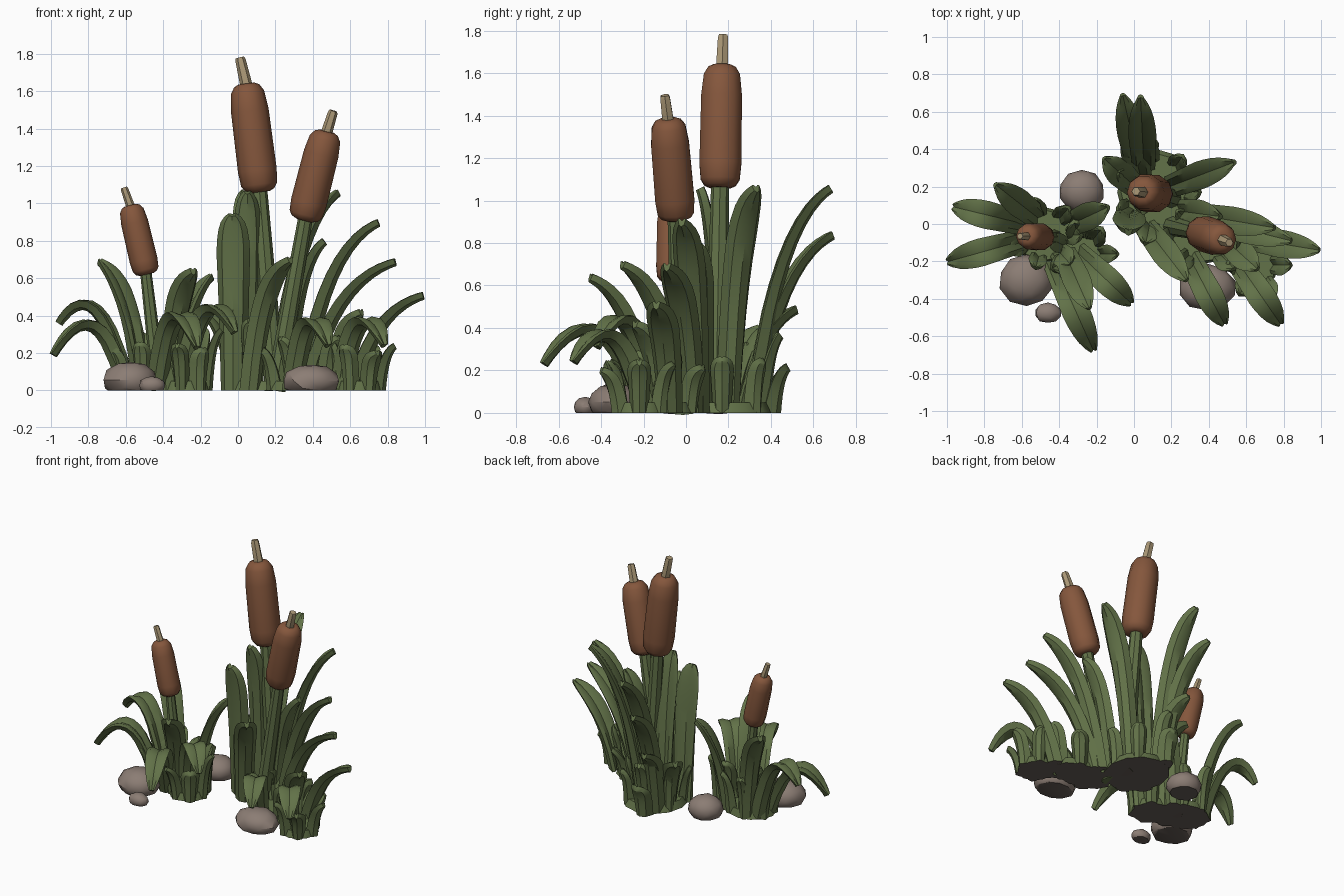
import bpy, bmesh, math, random
from mathutils import Vector

if "Cube" in bpy.data.objects:
    bpy.data.objects.remove(bpy.data.objects["Cube"])

random.seed(4)

def material(name, rgb):
    m = bpy.data.materials.new(name)
    m.diffuse_color = (*rgb, 1)
    m.use_nodes = True
    m.node_tree.nodes["Principled BSDF"].inputs["Base Color"].default_value = m.diffuse_color
    return m

GREEN = material("leaf green", (0.122, 0.168, 0.065))
BROWN = material("seed head brown", (0.235, 0.095, 0.046))
TAN = material("dry tip tan", (0.40, 0.31, 0.18))
STONE = material("stone grey", (0.26, 0.205, 0.175))
MUD = material("dark underside", (0.135, 0.110, 0.096))

def finish(name, bm, mat, angle=35):
    """Turn a bmesh into an object; downward faces on the ground get the dark colour."""
    bmesh.ops.recalc_face_normals(bm, faces=bm.faces)
    for f in bm.faces:
        if f.normal.z < -0.8 and max(v.co.z for v in f.verts) < 0.006:
            f.material_index = 1
    me = bpy.data.meshes.new(name)
    bm.to_mesh(me)
    bm.free()
    me.materials.append(mat)
    me.materials.append(MUD)
    ob = bpy.data.objects.new(name, me)
    bpy.context.collection.objects.link(ob)
    bpy.ops.object.select_all(action='DESELECT')
    ob.select_set(True)
    bpy.context.view_layer.objects.active = ob
    bpy.ops.object.shade_smooth_by_angle(angle=math.radians(angle))

def skin(bm, rings):
    """Join equal rings of points into a closed tube."""
    vs = [[bm.verts.new(p) for p in r] for r in rings]
    n = len(vs[0])
    for a, b in zip(vs, vs[1:]):
        for i in range(n):
            j = (i + 1) % n
            bm.faces.new((a[i], a[j], b[j], b[i]))
    bm.faces.new(vs[0][::-1])
    bm.faces.new(vs[-1])

# Channelled cross-section of a leaf blade
SECTION = [(-1, .35), (-.6, .45), (0, .15), (.6, .45), (1, .35),
           (.65, -.4), (0, -.7), (-.65, -.4)]

def blade(bm, base, tip, width):
    """Leaf that rises from base and bends over to tip; low long leaves arch and droop."""
    b, e = Vector((*base, 0)), Vector(tip)
    out = Vector((e.x - b.x, e.y - b.y, 0))
    droop = e.z < 0.4 and out.length > 0.25
    c = b + out * (0.42 if droop else 0.28)
    c.z = 0.45 + 0.6 * out.length - 0.1 * (e.z < 0.3) if droop else e.z * 0.85
    side = Vector((0, 0, 1)).cross(out.normalized())
    rings = []
    for t in (0, .15, .3, .4, .5, .6, .7, .8, .88, .95, 1):
        w = .78 + .22 * t / .6 if t < .6 else max(.25, math.sqrt(1 - ((t - .6) / .4) ** 2))
        p = b * (1 - t) ** 2 + c * 2 * t * (1 - t) + e * t * t
        d = ((c - b) * (1 - t) + (e - c) * t).normalized()
        n = d.cross(side)
        th = 0.062 * (1.2 - 0.6 * t) * min(1, width / 0.13)
        ring = [p + side * u * w * width / 2 + n * v * th for u, v in SECTION]
        if t == 0:
            for q in ring:
                q.z = 0
        rings.append(ring)
    skin(bm, rings)

# Big leaves: each group fans out from a root; only the tips are given
FANS = {
    "tall_back": ((.06, .15), [(-.06, .69, .84), (.035, .68, 1.06), (.535, .33, 1.06),
                               (-.16, .35, .40), (-.03, .52, .49)]),
    "tall_back_low": ((.06, .36), [(.06, .48, .22)]),
    "tall_front": ((-.02, .09), [(-.03, -.04, .94), (.28, -.30, .70)]),
    "tall_inner": ((.05, .22), [(.05, .07, 1.06)]),
    "tall_side": ((.16, .08), [(.75, -.02, .90), (.84, -.09, .69), (.46, .04, .80)]),
    "low_right": ((.45, -.05), [(.99, -.14, .51), (.78, -.53, .24), (.66, -.24, .42)]),
    "low_front": ((.22, -.03), [(.48, -.53, .24)]),
    "left": ((-.42, -.04), [(-.96, .09, .36), (-.99, -.20, .19), (-.74, .21, .69),
                            (-.14, .09, .61), (-.24, -.45, .64), (-.02, -.42, .31)]),
    "left_front": ((-.52, .0), [(-.22, -.67, .23)]),
}
for name, (root, tips) in FANS.items():
    bm = bmesh.new()
    for tip in tips:
        base = Vector(root).lerp(Vector(tip[:2]), 0.3)
        blade(bm, base, tip, 0.18 if name == "tall_front" and tip[2] > .9 else 0.15)
    finish(name + "_leaves", bm, GREEN)

def ellipse(x, y, rx, ry, z, n=12):
    return [Vector((x + rx * math.cos(a * math.tau / n),
                    y + ry * math.sin(a * math.tau / n), z)) for a in range(n)]

# Short blades: a ring of small leaves round a low root mass
# centre xy, radii, number of blades, tallest blade
TUFTS = {
    "middle": (.12, .17, .21, .23, 7, .40),
    "right_inner": (.38, -.08, .22, .13, 6, .34),
    "right_outer": (.65, -.22, .12, .13, 6, .30),
    "left": (-.48, -.06, .17, .15, 7, .32),
    "left_inner": (-.28, -.16, .13, .13, 7, .33),
}
for name, (x, y, rx, ry, n, h) in TUFTS.items():
    bm = bmesh.new()
    skin(bm, [ellipse(x, y, rx, ry, 0), ellipse(x, y, rx * .9, ry * .9, .05)])
    for foot in ellipse(x, y, rx * .8, ry * .8, 0, n):
        out = Vector((foot.x - x, foot.y - y, 0)).normalized()
        tip = foot + out * random.uniform(.05, .1)
        tip.z = h * random.uniform(.6, 1)
        blade(bm, foot.xy, tip, random.uniform(.10, .13))
    finish(name + "_short_blades", bm, GREEN)

def lathe(name, p0, p1, profile, mat, sides=8):
    """Round part from p0 to p1; profile holds (fraction along, radius)."""
    p0, p1 = Vector(p0), Vector(p1)
    q = Vector((0, 0, 1)).rotation_difference(p1 - p0)
    bm = bmesh.new()
    skin(bm, [[p0.lerp(p1, t) + q @ v for v in ellipse(0, 0, r, r, 0, sides)]
              for t, r in profile])
    finish(name, bm, mat, 40)

# Cattails: foot, head bottom, head top, tip end, head radius
CATTAILS = {
    "tall": ((.20, .14, 0), (.118, .16, 1.06), (.045, .17, 1.64), (.01, .175, 1.78), .104),
    "right": ((.20, -.01, 0), (.355, -.045, .91), (.475, -.085, 1.385), (.51, -.10, 1.495), .097),
    "left": ((-.42, -.07, 0), (-.487, -.07, .62), (-.575, -.065, .99), (-.61, -.065, 1.085), .075),
}
for name, (foot, low, high, end, r) in CATTAILS.items():
    lathe(name + "_stem", foot, Vector(low).lerp(Vector(high), .1),
          [(0, r * .55), (1, r * .4)], GREEN)
    lathe(name + "_seed_head", low, high,
          [(0, r * .5), (.02, r * .75), (.07, r * .93), (.2, r), (.75, r * .97),
           (.92, r * .86), (.98, r * .65), (1, r * .42)], BROWN, 10)
    lathe(name + "_dry_tip", Vector(high).lerp(Vector(low), .04), end,
          [(0, r * .32), (.9, r * .27), (1, r * .22)], TAN, 6)

# Stones: lumpy balls cut flat at the ground
STONES = [(-.575, -.30, .148, .14, .155), (-.46, -.475, .072, .055, .075),
          (.39, -.34, .155, .125, .14), (-.28, .175, .122, .115, .145)]
for i, (x, y, rx, ry, h) in enumerate(STONES):
    bm = bmesh.new()
    bmesh.ops.create_icosphere(bm, subdivisions=2, radius=1)
    for v in bm.verts:
        k = random.uniform(.96, 1.03)
        v.co = Vector((x + v.co.x * rx * k, y + v.co.y * ry * k, h * (.36 + .64 * v.co.z * k)))
    bmesh.ops.bisect_plane(bm, geom=bm.verts[:] + bm.edges[:] + bm.faces[:],
                           plane_co=(0, 0, 0), plane_no=(0, 0, 1), clear_inner=True)
    bmesh.ops.holes_fill(bm, edges=[e for e in bm.edges if e.is_boundary], sides=0)
    finish("stone_%d" % (i + 1), bm, STONE, 30)
